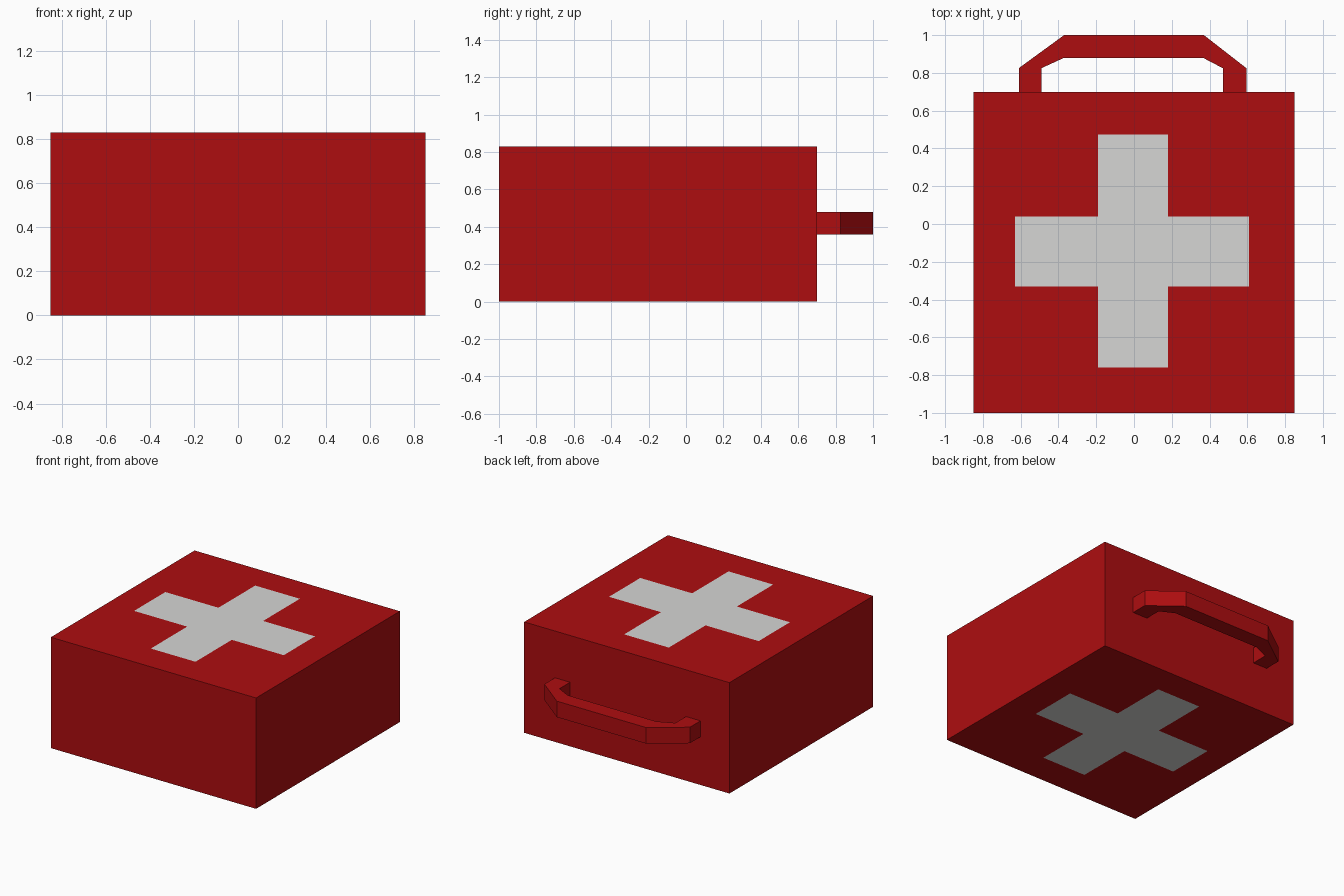
import bpy, bmesh
from mathutils import Vector

if "Cube" in bpy.data.objects:
    bpy.data.objects.remove(bpy.data.objects["Cube"])


def material(name, rgb):
    m = bpy.data.materials.new(name)
    m.diffuse_color = (*rgb, 1)
    m.use_nodes = True
    m.node_tree.nodes["Principled BSDF"].inputs["Base Color"].default_value = m.diffuse_color
    return m


red = material("red", (0.42, 0.004, 0.005))
white = material("off_white", (0.67, 0.67, 0.66))


def finish(bm, name, mats):
    bmesh.ops.recalc_face_normals(bm, faces=bm.faces)
    mesh = bpy.data.meshes.new(name)
    bm.to_mesh(mesh)
    bm.free()
    for m in mats:
        mesh.materials.append(m)
    obj = bpy.data.objects.new(name, mesh)
    bpy.context.collection.objects.link(obj)
    return obj


# Case: box cut along the cross outline, cross on the top and bottom faces
X0, X1, X2, X3 = -0.63, -0.19, 0.18, 0.61
Y0, Y1, Y2, Y3 = -0.76, -0.33, 0.04, 0.475
bm = bmesh.new()
bmesh.ops.create_cube(bm, size=1)
for v in bm.verts:
    v.co = Vector((v.co.x * 1.7, v.co.y * 1.7 - 0.15, (v.co.z + 0.5) * 0.83))
cuts = [((x, 0, 0), (1, 0, 0)) for x in (X0, X1, X2, X3)]
cuts += [((0, y, 0), (0, 1, 0)) for y in (Y0, Y1, Y2, Y3)]
for co, no in cuts:
    bmesh.ops.bisect_plane(bm, geom=bm.verts[:] + bm.edges[:] + bm.faces[:],
                           plane_co=co, plane_no=no)
bm.normal_update()
for f in bm.faces:
    c = f.calc_center_median()
    upright = X1 < c.x < X2 and Y0 < c.y < Y3
    across = X0 < c.x < X3 and Y1 < c.y < Y2
    f.material_index = int(abs(f.normal.z) > 0.9 and (upright or across))
finish(bm, "first_aid_case", [red, white])

# Handle: flat bracket profile extruded upwards
profile = [(-0.61, 0.70), (-0.61, 0.825), (-0.37, 1.0), (0.37, 1.0),
           (0.595, 0.825), (0.595, 0.70), (0.47, 0.70), (0.47, 0.825),
           (0.365, 0.88), (-0.37, 0.88), (-0.49, 0.825), (-0.49, 0.70)]
bm = bmesh.new()
face = bm.faces.new([bm.verts.new((x, y, 0.36)) for x, y in profile])
ext = bmesh.ops.extrude_face_region(bm, geom=[face], use_keep_orig=True)
top = [g for g in ext["geom"] if isinstance(g, bmesh.types.BMVert)]
bmesh.ops.translate(bm, verts=top, vec=(0, 0, 0.12))
finish(bm, "carry_handle", [red])
